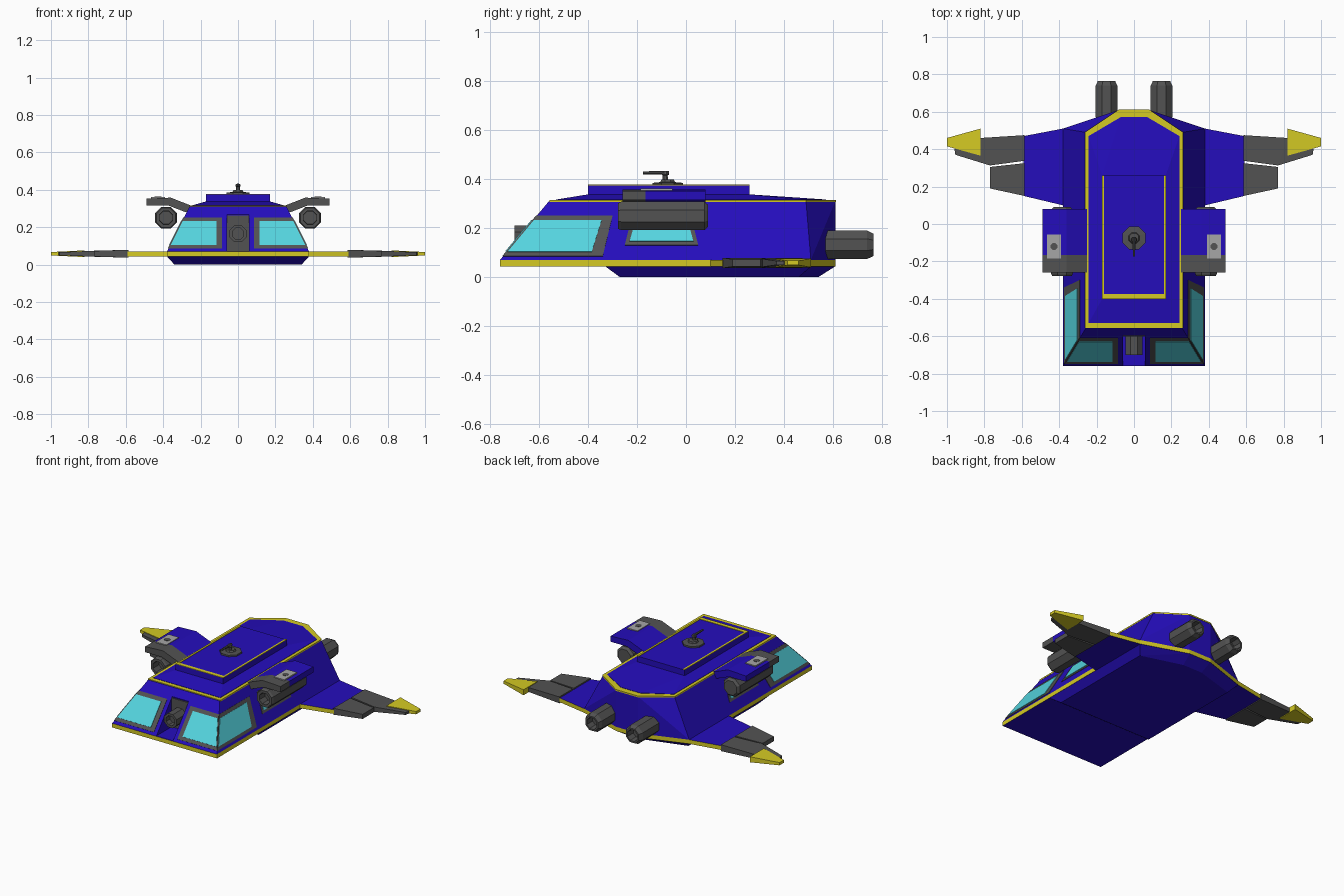
import bpy, bmesh, math
from mathutils import Vector

if "Cube" in bpy.data.objects:
    bpy.data.objects.remove(bpy.data.objects["Cube"])

def material(name, rgb):
    m = bpy.data.materials.new(name)
    m.diffuse_color = (*rgb, 1)
    m.use_nodes = True
    m.node_tree.nodes["Principled BSDF"].inputs["Base Color"].default_value = m.diffuse_color
    return m

BLUE = material("hull blue", (0.018, 0.004, 0.50))
YELLOW = material("trim yellow", (0.66, 0.59, 0.017))
GRAY = material("metal gray", (0.085, 0.085, 0.085))
CYAN = material("glass cyan", (0.09, 0.66, 0.74))
LIGHT = material("light gray", (0.38, 0.38, 0.38))

def finish(bm, name, *mats):
    bmesh.ops.recalc_face_normals(bm, faces=bm.faces)
    me = bpy.data.meshes.new(name)
    bm.to_mesh(me)
    bm.free()
    ob = bpy.data.objects.new(name, me)
    bpy.context.collection.objects.link(ob)
    for m in mats:
        me.materials.append(m)
    return ob

def hull(name, pts, mat, mirror=False):
    """Convex solid around the points, optionally symmetric about x."""
    bm = bmesh.new()
    for p in pts:
        bm.verts.new(p)
        if mirror:
            bm.verts.new((-p[0], p[1], p[2]))
    res = bmesh.ops.convex_hull(bm, input=bm.verts[:])
    loose = [v for v in bm.verts if not v.link_faces]
    bmesh.ops.delete(bm, geom=loose, context='VERTS')
    bmesh.ops.dissolve_limit(bm, angle_limit=0.01, verts=bm.verts[:], edges=bm.edges[:])
    return finish(bm, name, mat)

def box(name, x0, x1, y0, y1, z0, z1, mat):
    return hull(name, [(x, y, z) for x in (x0, x1) for y in (y0, y1) for z in (z0, z1)], mat)

def prism(name, outline, a, b, place, *mats):
    """Extrude a 2D outline from a to b; place maps (u, v, depth) to a point."""
    bm = bmesh.new()
    lo = [bm.verts.new(place(u, v, a)) for u, v in outline]
    hi = [bm.verts.new(place(u, v, b)) for u, v in outline]
    bm.faces.new(lo)
    bm.faces.new(hi)
    for i in range(len(lo)):
        j = (i + 1) % len(lo)
        bm.faces.new((lo[i], lo[j], hi[j], hi[i]))
    return finish(bm, name, *mats)

def lathe(name, rings, centre, mat, axis='Y', n=8):
    """Rings of (position along axis, flat-to-flat radius)."""
    bm = bmesh.new()
    loops = []
    for t, r in rings:
        r /= math.cos(math.pi / n)
        loop = []
        for k in range(n):
            a = (k + 0.5) * 2 * math.pi / n
            u, v = r * math.cos(a), r * math.sin(a)
            p = (centre[0] + u, t, centre[1] + v) if axis == 'Y' else (centre[0] + u, centre[1] + v, t)
            loop.append(bm.verts.new(p))
        loops.append(loop)
    for p, q in zip(loops, loops[1:]):
        for k in range(n):
            bm.faces.new((p[k], p[(k + 1) % n], q[(k + 1) % n], q[k]))
    bm.faces.new(loops[0])
    bm.faces.new(loops[-1])
    return finish(bm, name, mat)

# base slab with wings: blue faces, yellow edge
half = [(0.38, -0.76), (0.38, 0.10), (0.59, 0.15), (0.59, 0.47), (0.38, 0.51), (0.08, 0.61)]
outline = half + [(-x, y) for x, y in reversed(half)]
slab = prism("wing_slab", outline, 0.043, 0.07, lambda u, v, d: (u, v, d), BLUE, YELLOW)
for f in slab.data.polygons:
    f.material_index = 0 if abs(f.normal.z) > 0.5 else 1

# keel under the slab
hull("keel", [(0.38, -0.33, 0.044), (0.38, 0.51, 0.044), (0.08, 0.61, 0.044),
              (0.34, -0.27, 0), (0.34, 0.46, 0), (0.07, 0.54, 0)], BLUE, True)

# cabin with sloped sides and a notch in the nose
cabin = hull("cabin", [(0.38, -0.76, 0.07), (0.38, 0.51, 0.07), (0.08, 0.61, 0.07),
                       (0.26, -0.56, 0.31), (0.26, 0.49, 0.31), (0.08, 0.61, 0.31)], BLUE, True)
cutter = box("notch_cutter", -0.06, 0.06, -0.9, -0.595, 0.072, 0.29, BLUE)
cutter.hide_render = True
mod = cabin.modifiers.new("notch", 'BOOLEAN')
mod.operation, mod.object, mod.solver = 'DIFFERENCE', cutter, 'EXACT'
bpy.context.view_layer.objects.active = cabin
bpy.ops.object.modifier_apply(modifier=mod.name)
bpy.data.objects.remove(cutter)

# nose gun in the notch
box("nose_gun_plate", -0.06, 0.06, -0.602, -0.594, 0.073, 0.262, GRAY)
lathe("nose_gun", [(-0.60, 0.045), (-0.70, 0.045), (-0.70, 0.03), (-0.66, 0.03)], (0, 0.165), GRAY)

# roof trim, roof wedge, raised platform with its trim
hull("roof_trim", [(x, y, z) for x, y in ((0.263, -0.557), (0.263, 0.49), (0.08, 0.612))
                   for z in (0.306, 0.315)], YELLOW, True)
hull("roof", [(0.243, -0.53, 0.31), (0.243, 0.47, 0.31), (0.07, 0.572, 0.31),
              (0.243, -0.53, 0.317), (0.243, 0.47, 0.317), (0.07, 0.572, 0.317),
              (0.17, -0.40, 0.338), (0.17, 0.26, 0.338)], BLUE, True)
box("roof_platform", -0.172, 0.172, -0.40, 0.26, 0.32, 0.375, BLUE)
box("platform_trim_front", -0.172, 0.172, -0.40, -0.375, 0.374, 0.378, YELLOW)

# roof turret
lathe("turret_base", [(0.37, 0.062), (0.385, 0.062), (0.388, 0.03), (0.398, 0.025)], (0, -0.075), GRAY, 'Z')
lathe("turret_post", [(0.385, 0.013), (0.415, 0.010), (0.42, 0.015), (0.432, 0.010)], (0, -0.085), GRAY, 'Z')
lathe("turret_barrel", [(-0.175, 0.006), (-0.07, 0.008)], (0, 0.426), GRAY)

# points on the sloped nose and the sloped side wall
def edge_x(z): return 0.38 - 0.5 * (z - 0.07)
def edge_y(z): return -0.76 + (z - 0.07) * 5 / 6
def nose(x, z): return (x, edge_y(z), z)
def wall(y, z): return (edge_x(z), y, z)

def plate(name, pts, normal, lift, mat, s):
    both = [Vector(p) + Vector(normal) * d for p in pts for d in (-0.002, lift)]
    hull(name, [(s * p.x, p.y, p.z) for p in both], mat)

FN, SN = (0, -0.768, 0.64), (0.894, 0, 0.447)
for s, side in ((1, "right"), (-1, "left")):
    # wrap-around cockpit windows
    for part, z0, z1, x0, yb, yt, gap, lift, mat in (
            ("frame", 0.085, 0.25, 0.085, -0.34, -0.30, 0.0, 0.003, GRAY),
            ("glass", 0.102, 0.23, 0.115, -0.385, -0.345, 0.005, 0.006, CYAN)):
        plate(f"front_window_{part}_{side}",
              [nose(x0, z0), nose(x0, z1), nose(edge_x(z1) - gap, z1), nose(edge_x(z0) - gap, z0)], FN, lift, mat, s)
        plate(f"side_window_{part}_{side}",
              [wall(edge_y(z0) + gap, z0), wall(edge_y(z1) + gap, z1), wall(yt, z1), wall(yb, z0)], SN, lift, mat, s)
    # small cabin window under the gun pod
    plate(f"cabin_window_frame_{side}", [wall(-0.25, 0.13), wall(0.05, 0.13), wall(0.02, 0.25), wall(-0.22, 0.25)],
          SN, 0.003, GRAY, s)
    plate(f"cabin_window_glass_{side}", [wall(-0.23, 0.145), wall(0.03, 0.145), wall(0.005, 0.235), wall(-0.205, 0.235)],
          SN, 0.006, CYAN, s)

    # platform side trim
    box(f"platform_trim_{side}", s * 0.16, s * 0.172, -0.40, 0.26, 0.374, 0.378, YELLOW)

    # gun pod: bent arm, barrel and light top plate
    arm = [(0.24, 0.28), (0.28, 0.28), (0.37, 0.315), (0.49, 0.315), (0.49, 0.352), (0.36, 0.358), (0.25, 0.315)]
    place = lambda u, v, d: (s * u, d, v)
    prism(f"pod_arm_front_{side}", arm, -0.26, -0.165, place, GRAY)
    prism(f"pod_arm_rear_{side}", arm, -0.165, 0.08, place, BLUE)
    lathe(f"pod_gun_{side}", [(0.09, 0.045), (0.075, 0.058), (-0.265, 0.058), (-0.278, 0.052),
                              (-0.278, 0.036), (-0.22, 0.034)], (s * 0.385, 0.25), GRAY)
    box(f"pod_plate_{side}", s * 0.39, s * 0.465, -0.185, -0.055, 0.35, 0.361, LIGHT)
    lathe(f"pod_plate_bolt_{side}", [(0.355, 0.018), (0.363, 0.018)], (s * 0.428, -0.12), GRAY, 'Z')

    # rear engine
    lathe(f"engine_{side}", [(0.52, 0.045), (0.575, 0.058), (0.74, 0.058), (0.765, 0.046),
                             (0.765, 0.036), (0.71, 0.032)], (s * 0.147, 0.132), GRAY)

    # wing tips: plan points with half thickness around the wing's mid height
    for name, pts, mat in (
            ("wing_tip_front", [(0.585, 0.15, 0.021), (0.585, 0.325, 0.021), (0.77, 0.19, 0.015), (0.77, 0.305, 0.015)], GRAY),
            ("wing_tip_rear", [(0.585, 0.475, 0.021), (0.585, 0.338, 0.021), (0.77, 0.313, 0.016),
                               (0.82, 0.46, 0.014), (0.96, 0.40, 0.008), (0.955, 0.37, 0.008)], GRAY),
            ("wing_point", [(0.82, 0.51, 0.018), (0.82, 0.365, 0.018), (1.0, 0.46, 0.009), (1.0, 0.415, 0.009)], YELLOW)):
        hull(f"{name}_{side}", [(s * x, y, 0.058 + k * h) for x, y, h in pts for k in (-1, 1)], mat)
